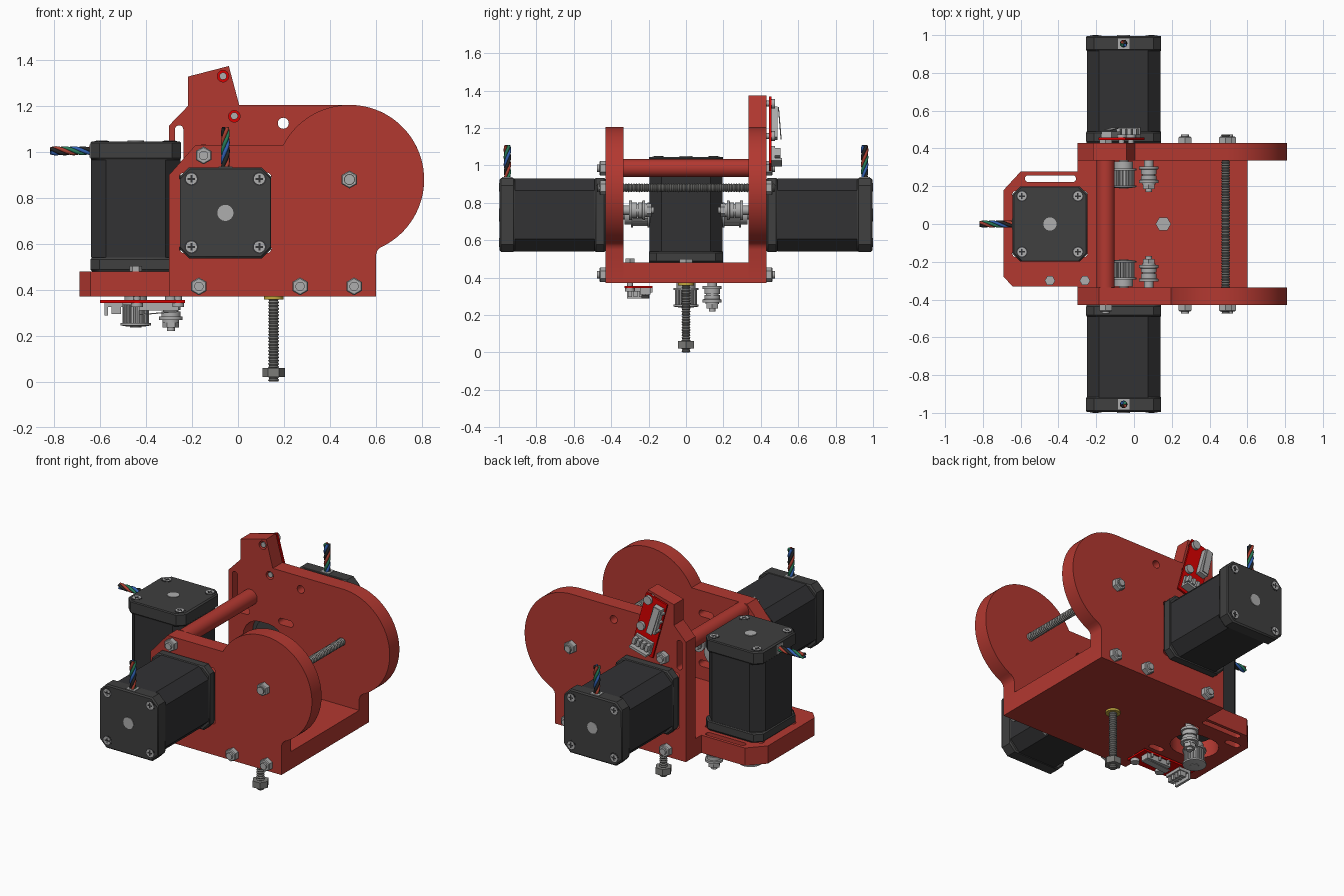
import bpy, bmesh
from math import sin, cos, pi, radians, atan2
from mathutils import Matrix, Vector

if "Cube" in bpy.data.objects:
    bpy.data.objects.remove(bpy.data.objects["Cube"])


def material(name, r, g, b):
    m = bpy.data.materials.new(name)
    m.diffuse_color = (r, g, b, 1)
    m.use_nodes = True
    m.node_tree.nodes["Principled BSDF"].inputs["Base Color"].default_value = m.diffuse_color
    return m


RED = material("red_plastic", 0.45, 0.04, 0.03)
BOARD = material("board_red", 0.7, 0.0, 0.0)
DARK = material("motor_dark", 0.05, 0.05, 0.05)
BODY = material("motor_body", 0.032, 0.032, 0.034)
SILVER = material("silver", 0.42, 0.42, 0.42)
STEEL = material("steel", 0.2, 0.2, 0.19)
GOLD = material("brass", 0.55, 0.4, 0.05)
WIRES = [material("wire_black", 0.02, 0.02, 0.02), material("wire_red", 0.4, 0.05, 0.03),
         material("wire_green", 0.02, 0.2, 0.1), material("wire_blue", 0.03, 0.12, 0.45)]


def frame(origin, x, z):
    """Matrix with given origin and local x and z directions."""
    x, z = Vector(x).normalized(), Vector(z).normalized()
    m = Matrix((x, z.cross(x), z)).transposed().to_4x4()
    m.translation = origin
    return m


def at(x, y, z):
    return Matrix.Translation((x, y, z))


def finish(name, bm, mtx, mat):
    bmesh.ops.remove_doubles(bm, verts=bm.verts, dist=1e-5)
    bmesh.ops.recalc_face_normals(bm, faces=bm.faces)
    bm.transform(mtx)
    me = bpy.data.meshes.new(name)
    bm.to_mesh(me)
    bm.free()
    me.materials.append(mat)
    me.polygons.foreach_set("use_smooth", [True] * len(me.polygons))
    me.set_sharp_from_angle(angle=radians(30))
    ob = bpy.data.objects.new(name, me)
    bpy.context.collection.objects.link(ob)
    return ob


def lathe(name, prof, mtx, mat, seg=32):
    """Revolve (radius, z) pairs around local z, closed at both ends."""
    bm = bmesh.new()
    rings = [[bm.verts.new((r * cos(2 * pi * i / seg), r * sin(2 * pi * i / seg), z))
              for i in range(seg)] for r, z in prof]
    for a, b in zip(rings, rings[1:]):
        for i in range(seg):
            j = (i + 1) % seg
            bm.faces.new((a[i], a[j], b[j], b[i]))
    bm.faces.new(rings[0])
    bm.faces.new(rings[-1])
    return finish(name, bm, mtx, mat)


def rod(name, r, z0, z1, mtx, mat, seg=32):
    return lathe(name, [(r, z0), (r, z1)], mtx, mat, seg)


def box(name, lo, hi, mtx, mat):
    bm = bmesh.new()
    bmesh.ops.create_cube(bm, size=1)
    for v in bm.verts:
        v.co = [(a + b) / 2 + c * (b - a) for a, b, c in zip(lo, hi, v.co)]
    return finish(name, bm, mtx, mat)


def plate(name, loops, z0, z1, mtx, mat):
    """Extrude an outline; further loops become holes."""
    cu = bpy.data.curves.new(name, 'CURVE')
    cu.dimensions, cu.fill_mode, cu.extrude = '2D', 'BOTH', (z1 - z0) / 2
    for loop in loops:
        s = cu.splines.new('POLY')
        s.points.add(len(loop) - 1)
        for p, (x, y) in zip(s.points, loop):
            p.co = (x, y, 0, 1)
        s.use_cyclic_u = True
    tmp = bpy.data.objects.new("tmp", cu)
    bpy.context.collection.objects.link(tmp)
    me = bpy.data.meshes.new_from_object(tmp.evaluated_get(bpy.context.evaluated_depsgraph_get()))
    bm = bmesh.new()
    bm.from_mesh(me)
    bpy.data.objects.remove(tmp)
    bpy.data.meshes.remove(me)
    return finish(name, bm, mtx @ at(0, 0, (z0 + z1) / 2), mat)


def arc(x, y, r, a0, a1, n):
    return [(x + r * cos(radians(a0 + (a1 - a0) * i / n)),
             y + r * sin(radians(a0 + (a1 - a0) * i / n))) for i in range(n + 1)]


def circle(x, y, r, n=32):
    return arc(x, y, r, 0, 360 * (n - 1) / n, n - 1)


def slot(x0, x1, y, r):
    return arc(x1, y, r, -90, 90, 10) + arc(x0, y, r, 90, 270, 10)


def thread(name, r, z0, z1, mtx):
    n = int((z1 - z0) / 0.007)
    lathe(name, [(r if i % 2 else r * 0.78, z0 + (z1 - z0) * i / n) for i in range(n + 1)],
          mtx, STEEL, 16)


def square(h, c):
    return [(h, c - h), (h, h - c), (h - c, h), (c - h, h), (-h, h - c), (-h, c - h), (c - h, -h), (h - c, -h)]


def motor_holes(x, y):
    return [slot(x - 0.03, x + 0.03, y, 0.115)] + [
        slot(x + sx * 0.15 - 0.03, x + sx * 0.15 + 0.03, y + sy * 0.155, 0.02)
        for sx in (-1, 1) for sy in (-1, 1)]


def motor(m, ix, iy):
    """Motor with rear at local +z, wires to local +x, pulley below, idler at (ix, iy)."""
    plate("motor_body", [square(0.195, 0.065)], 0.06, 0.49, m, BODY)
    for name, z0, z1 in (("motor_front_cap", 0, 0.06), ("motor_rear_cap", 0.485, 0.566)):
        cap = plate(name, [square(0.198, 0.04)], z0, z1, m, DARK)
        b = cap.modifiers.new("bevel", 'BEVEL')
        b.width, b.segments, b.limit_method, b.angle_limit = 0.008, 1, 'ANGLE', radians(60)
    rod("motor_rear_shaft", 0.035, 0.55, 0.57, m, SILVER)
    for sx in (-0.148, 0.148):
        for sy in (-0.148, 0.148):
            s = m @ at(sx, sy, 0)
            rod("screw_recess", 0.031, 0.55, 0.567, s, BODY, 24)
            rod("motor_screw", 0.024, 0.55, 0.569, s, SILVER, 24)
            box("screw_slot", (-0.016, -0.004, 0.56), (0.016, 0.004, 0.57), s, BODY)
            box("screw_slot", (-0.004, -0.016, 0.56), (0.004, 0.016, 0.57), s, BODY)
    rod("motor_boss", 0.11, -0.025, 0, m, DARK, 40)
    rod("motor_shaft", 0.025, -0.243, 0, m, SILVER, 24)
    # toothed pulley
    lathe("pulley_hub", [(0.05, -0.1), (0.05, -0.137), (0.067, -0.137), (0.067, -0.147), (0.045, -0.147),
                         (0.045, -0.225), (0.067, -0.225), (0.067, -0.235), (0.035, -0.24)], m, SILVER)
    teeth = [(r * cos(2 * pi * (i + o) / 20), r * sin(2 * pi * (i + o) / 20)) for i in range(20)
             for r, o in ((0.058, 0), (0.058, 0.5), (0.05, 0.55), (0.05, 0.95))]
    plate("pulley_teeth", [teeth], -0.225, -0.147, m, SILVER)
    # idler made of two flanged bearings on a bolt
    i = m @ at(ix, iy, 0)
    lathe("idler", [(0.025, -0.09), (0.025, -0.125), (0.051, -0.125), (0.051, -0.14), (0.042, -0.142),
                    (0.042, -0.168), (0.034, -0.168), (0.034, -0.174), (0.042, -0.174), (0.042, -0.195),
                    (0.051, -0.197), (0.051, -0.212), (0.036, -0.212), (0.036, -0.222)], i, SILVER)
    rod("idler_nut", 0.036, -0.245, -0.222, i, SILVER, 6)
    rod("idler_bolt", 0.018, -0.26, 0, i, SILVER, 16)
    # wire bundle
    box("wire_socket", (0.19, -0.03, 0.497), (0.202, 0.03, 0.553), m, SILVER)
    for k, mat in enumerate(WIRES):
        cu = bpy.data.curves.new("motor_wire", 'CURVE')
        cu.dimensions, cu.bevel_depth, cu.bevel_resolution, cu.use_fill_caps = '3D', 0.009, 1, True
        s = cu.splines.new('POLY')
        s.points.add(24)
        for j, p in enumerate(s.points):
            a = k * pi / 2 + j * 0.3
            p.co = (0.19 + 0.18 * j / 24, 0.011 * cos(a), 0.525 + 0.011 * sin(a), 1)
        cu.materials.append(mat)
        ob = bpy.data.objects.new("motor_wire", cu)
        ob.matrix_world = m
        bpy.context.collection.objects.link(ob)


def endstop(m, depth):
    """Switch board: first screw at the origin, length along x, face towards z."""
    board = [(-0.03, -0.03), (0.34, -0.03), (0.34, 0.12), (-0.03, 0.12)]
    plate("switch_board", [board], 0.015, 0.027, m, BOARD)
    for x in (0, 0.18):
        rod("board_screw", 0.016, -depth, 0.03, m @ at(x, 0, 0), SILVER, 16)
        rod("board_screw_head", 0.026, 0.027, 0.045, m @ at(x, 0, 0), SILVER, 20)
    box("switch_case", (0.0, 0.055, 0.027), (0.17, 0.11, 0.06), m, SILVER)
    box("switch_lever", (0, 0, 0), (0.17, 0.04, 0.005),
        m @ at(0.0, 0.063, 0.062) @ Matrix.Rotation(-0.08, 4, 'Y'), SILVER)
    for x in (0.02, 0.08, 0.14):
        box("switch_pin", (x, 0.11, 0.027), (x + 0.012, 0.122, 0.05), m, SILVER)
    box("plug_base", (0.24, -0.015, 0.027), (0.32, 0.105, 0.045), m, SILVER)
    box("plug_wall", (0.305, -0.015, 0.04), (0.32, 0.105, 0.082), m, SILVER)
    for k in range(4):
        y = -0.01 + k * 0.03
        box("plug_pin", (0.25, y, 0.04), (0.29, y + 0.02, 0.075), m, SILVER)


# base plate with motor shelf
base = [(-0.69, -0.28), (-0.643, -0.33), (-0.3, -0.33), (-0.3, -0.335), (0.6, -0.335), (0.6, 0.335),
        (-0.3, 0.335), (-0.3, 0.278), (-0.6, 0.278), (-0.69, 0.18)]
plate("base_plate", [base, slot(-0.56, -0.325, 0.24, 0.018)] + motor_holes(-0.445, 0), 0.37, 0.48, at(0, 0, 0), RED)

# side plates, each ending in a large disc
low = [(-0.3, 0.37), (0.6, 0.37), (0.6, 0.55), (0.606, 0.57)]
upright = frame((0, 0, 0), (1, 0, 0), (0, -1, 0))
front = low + arc(0.485, 0.88, 0.325, -65.5, 152.5, 56) + [(-0.185, 1.03), (-0.3, 0.9)]
plate("front_side_plate", [front] + motor_holes(-0.055, 0.735), 0.335, 0.43, upright, RED)
back = low + arc(0.485, 0.88, 0.325, -65.5, 90, 44) + [
    (0.005, 1.205), (-0.04, 1.374), (-0.218, 1.328), (-0.218, 1.2), (-0.3, 1.115)]
vslot = [(y, x) for x, y in slot(0.95, 1.098, -0.256, 0.018)]
plate("back_side_plate", [back, vslot, circle(0.197, 1.125, 0.024), circle(-0.065, 1.33, 0.025),
      circle(-0.016, 1.155, 0.025)] + motor_holes(-0.055, 0.735), -0.43, -0.335, upright, RED)

# cross bar and threaded rods
rod("cross_bar", 0.048, -0.335, 0.335, upright @ at(-0.15, 0.985, 0), RED, 40)
thread("cross_threaded_rod", 0.024, -0.475, 0.475, upright @ at(0.485, 0.88, 0))
screw = at(0.155, 0, 0)
thread("height_screw", 0.024, 0, 0.48, screw)
rod("height_screw_nut", 0.049, 0.02, 0.06, screw, STEEL, 6)
rod("height_screw_washer", 0.042, 0.358, 0.372, screw, GOLD)
rod("height_screw_top_nut", 0.041, 0.45, 0.5, screw, SILVER, 6)

# bolts on both side plates
for x, z in ((-0.15, 0.985), (0.485, 0.88), (-0.17, 0.415), (0.27, 0.415), (0.505, 0.415)):
    for d in (-1, 1):
        b = frame((x, d * 0.43, z), (0, 0, 1), (0, d, 0))
        lathe("side_nut", [(0.039, 0), (0.039, 0.028), (0.034, 0.033)], b, SILVER, 6)
        rod("side_bolt", 0.02, 0, 0.045, b, SILVER, 20)

# motors
motor(frame((-0.445, 0, 0.48), (-1, 0, 0), (0, 0, 1)), -0.153, -0.14)
for d in (-1, 1):
    motor(frame((-0.055, d * 0.43, 0.735), (0, 0, 1), (0, d, 0)), 0.025, d * 0.133)

# switch boards under the shelf and on the tower
endstop(frame((-0.26, -0.3, 0.37), (-1, 0, 0), (0, 0, -1)), 0.13)
for x in (-0.26, -0.445):
    rod("board_nut", 0.028, 0.475, 0.503, at(x, -0.3, 0), SILVER, 6)
endstop(frame((-0.065, 0.43, 1.33), (0.27, 0, -0.963), (0, 1, 0)), 0.09)
